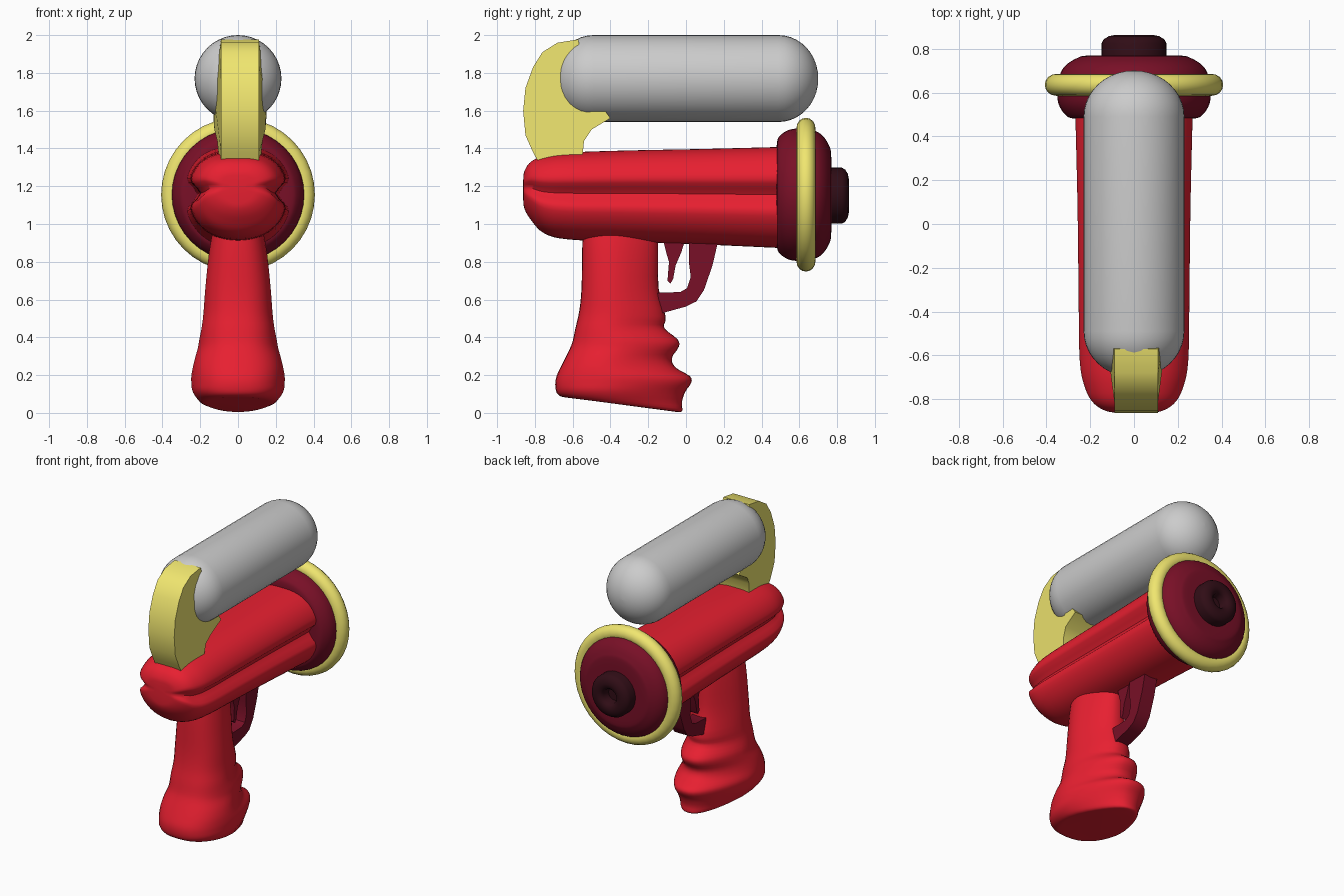
import bpy, bmesh, math
from mathutils import Vector

if "Cube" in bpy.data.objects:
    bpy.data.objects.remove(bpy.data.objects["Cube"])


def material(name, rgb):
    m = bpy.data.materials.new(name)
    m.diffuse_color = (*rgb, 1)
    m.use_nodes = True
    m.node_tree.nodes["Principled BSDF"].inputs["Base Color"].default_value = m.diffuse_color
    return m


RED = material("red", (0.80, 0.014, 0.03))
MAROON = material("maroon", (0.19, 0.005, 0.02))
DARK = material("dark", (0.03, 0.004, 0.008))
YELLOW = material("yellow", (0.87, 0.79, 0.16))


def finish(bm, name, mat=None, angle=40):
    bmesh.ops.recalc_face_normals(bm, faces=bm.faces)
    me = bpy.data.meshes.new(name)
    bm.to_mesh(me)
    bm.free()
    ob = bpy.data.objects.new(name, me)
    bpy.context.collection.objects.link(ob)
    if mat:
        me.materials.append(mat)
    bpy.ops.object.select_all(action='DESELECT')
    ob.select_set(True)
    bpy.context.view_layer.objects.active = ob
    bpy.ops.object.shade_smooth_by_angle(angle=math.radians(angle))
    return ob


def spline(rows, n=4):
    """Smoothly interpolate rows of numbers (Catmull-Rom)."""
    pts = [Vector(r) for r in rows]
    pts = [2 * pts[0] - pts[1]] + pts + [2 * pts[-1] - pts[-2]]
    out = []
    for a, b, c, d in zip(pts, pts[1:], pts[2:], pts[3:]):
        for i in range(n):
            t = i / n
            out.append(0.5 * (2 * b + (c - a) * t + (2 * a - 5 * b + 4 * c - d) * t * t
                              + (3 * b - a - 3 * c + d) * t ** 3))
    return out + [pts[-2]]


def loft(name, rings, mat=None, angle=40, closed=False):
    bm = bmesh.new()
    loops = [[bm.verts.new(p) for p in r] for r in rings]
    pairs = list(zip(loops, loops[1:]))
    if closed:
        pairs.append((loops[-1], loops[0]))
    else:
        bm.faces.new(loops[0])
        bm.faces.new(loops[-1])
    for a, b in pairs:
        for i in range(len(a)):
            j = (i + 1) % len(a)
            bm.faces.new((a[i], a[j], b[j], b[i]))
    return finish(bm, name, mat, angle)


def lathe(name, profile, zc, mat=None, seg=40, angle=40, closed=False):
    """Revolve (y, radius) points about a line along y."""
    rings = [[(r * math.cos(math.tau * i / seg), y, zc + r * math.sin(math.tau * i / seg))
              for i in range(seg)] for y, r in profile]
    return loft(name, rings, mat, angle, closed)


def plate(name, outline, width, mat, x=0.0):
    """Extrude a side outline (y, z[, half width]) across x."""
    rings = [[(x + s * (p[2] if len(p) > 2 else width), p[0], p[1]) for p in outline]
             for s in (-1, 1)]
    return loft(name, rings, mat, 35)


# Tank: long capsule
R, half = 0.23, 0.70
arc = [(math.cos(a), math.sin(a)) for a in (math.pi / 2 * i / 10 for i in range(11))]
cap = [(half - 0.21 * (1 - c), 0.002 + (R - 0.002) * s) for s, c in
       ((math.sqrt(1 - u * u), u) for u, _ in arc)]
lathe("tank", cap + [(-y, r) for y, r in reversed(cap)], 1.77)

# Bracket: crescent holding the tank, flaring toward the inner edge
plate("tank_bracket", [
    (-.57, 1.977, .10), (-.68, 1.96, .10), (-.76, 1.91, .10), (-.81, 1.83, .10),
    (-.85, 1.72, .10), (-.862, 1.6, .10), (-.85, 1.47, .10), (-.81, 1.38, .10),
    (-.76, 1.29, .10), (-.55, 1.34, .11), (-.54, 1.44, .12), (-.50, 1.50, .135),
    (-.40, 1.56, .14), (-.5, 1.7, .14), (-.55, 1.85, .12)], .1, YELLOW, .01)

# Body: barrel with a groove along each side; rows are y, centre z, half width, half height
body = spline([(-.862, 1.18, .05, .05), (-.855, 1.18, .12, .10), (-.82, 1.175, .18, .155),
               (-.75, 1.155, .22, .205), (-.62, 1.148, .245, .23), (-.3, 1.147, .25, .242),
               (.1, 1.144, .255, .253), (.52, 1.14, .265, .268)])


def body_ring(y, zc, w, h, n=64):
    ring = []
    for i in range(n):
        a = math.tau * i / n
        c, s = math.cos(a), math.sin(a)
        dent = 1 - 0.24 * math.exp(-(s / 0.16) ** 2)
        ring.append((w * 1.06 * dent * math.copysign(abs(c) ** .85, c), y,
                     zc + 0.015 * abs(c) + h * math.copysign(abs(s) ** .9, s)))
    return ring


loft("body", [body_ring(*r) for r in body], RED, 60)

# Nozzle collar, ring and tip
ZN = 1.155
lathe("nozzle_collar", spline([(.48, .20), (.482, .28), (.50, .315), (.55, .345), (.62, .35),
                               (.69, .335), (.73, .305), (.757, .26), (.768, .22), (.77, .10)]),
      ZN, MAROON)
lathe("nozzle_ring", [(.635 + .05 * math.cos(t), .355 + .052 * math.sin(t))
                      for t in (math.tau * i / 16 for i in range(16))], ZN, YELLOW, closed=True)
lathe("nozzle_tip", [(.74, .148), (.825, .148), (.843, .138), (.857, .115), (.862, .09),
                     (.857, .065), (.84, .05), (.79, .045)], ZN - .005, DARK, 32)

# Grip: rows are back y, back z, front y, front z, half width
grip = spline([(-.545, .99, -.15, .99, .13), (-.55, .85, -.147, .85, .155),
               (-.553, .66, -.145, .66, .175), (-.565, .54, -.108, .51, .185),
               (-.585, .45, -.115, .45, .195), (-.60, .38, -.045, .39, .208),
               (-.615, .34, -.038, .35, .215), (-.64, .29, -.075, .29, .23),
               (-.665, .24, -.055, .24, .242), (-.685, .195, .02, .195, .25),
               (-.692, .16, .028, .16, .25), (-.69, .125, -.005, .11, .245),
               (-.68, .10, -.022, .055, .225), (-.655, .085, -.02, .01, .195),
               (-.60, .078, -.05, .005, .15)], 3)


def grip_ring(yb, zb, yf, zf, w, n=36):
    ring = []
    for i in range(n):
        a = math.tau * i / n
        c, s = math.cos(a), math.sin(a)
        u = math.copysign(abs(c) ** .8, c)
        v = math.copysign(abs(s) ** .8, s)
        t = (u + 1) / 2
        taper = 1 - 0.38 * max(0, t - .45) / .55
        # finger bumps only affect the front portion
        y = yb + (yf - yb) * t
        ring.append((w * v * taper, y, zb + (zf - zb) * t))
    return ring


loft("grip", [grip_ring(*r) for r in grip], RED, 60)

# Trigger and guard
plate("trigger_guard", [(.015, .93), (.175, .93), (.14, .78), (.095, .65), (.055, .59),
                        (0, .563), (-.155, .52), (-.17, .635), (-.03, .64), (.005, .66),
                        (.025, .72), (.015, .80)], .05, MAROON)
plate("trigger", [(-.125, .93), (0, .93), (-.025, .85), (-.055, .78), (-.068, .71),
                  (-.082, .685), (-.098, .70), (-.09, .80), (-.105, .85)], .035, MAROON)
